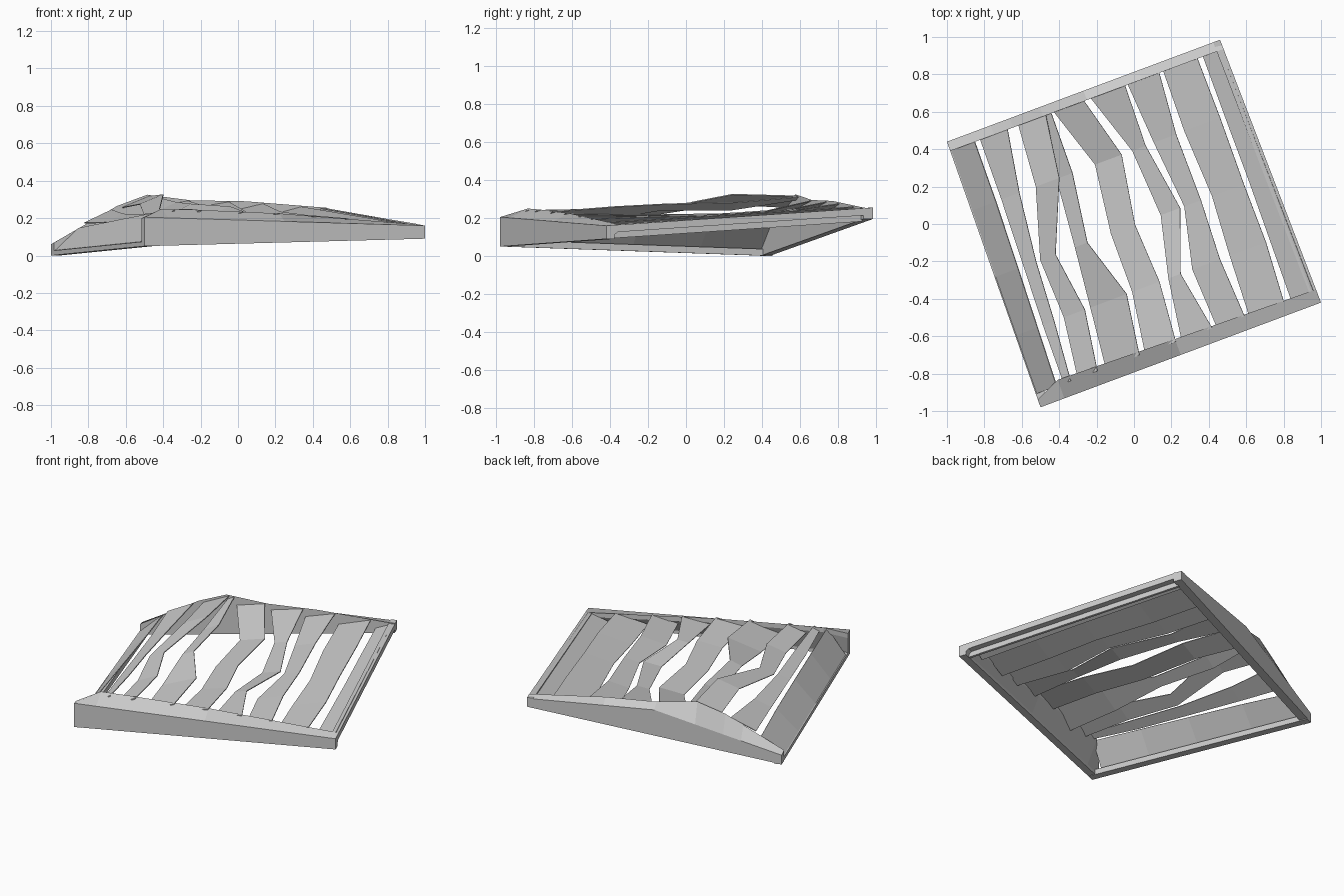
import bpy, bmesh
from mathutils import Vector

if "Cube" in bpy.data.objects:
    bpy.data.objects.remove(bpy.data.objects["Cube"])

# Panel corners in plan: D front left, C front right, A back left, B back right
D, C, A, B = Vector((-.5, -.98)), Vector((1, -.42)), Vector((-1, .44)), Vector((.46, .985))


def lerp(a, b, f):
    return a + (b - a) * f


def curve(points, s):
    for (a, za), (b, zb) in zip(points, points[1:]):
        if s <= b:
            return lerp(za, zb, (s - a) / (b - a))
    return points[-1][1]


# Dented height profiles along the front and back rails
FRONT = [(0, .20), (.085, .25), (.2, .245), (.5, .225), (1, .165)]
BACK = [(0, .07), (.16, .205), (.23, .265), (.34, .325), (.5, .295), (.7, .29), (1, .255)]


def at(s, t, z):
    p = lerp(lerp(D, C, s), lerp(A, B, s), t)
    return (p.x, p.y, z)


def top(s, t):
    return lerp(curve(FRONT, s), curve(BACK, s), t)


def make(name, bm):
    bmesh.ops.recalc_face_normals(bm, faces=bm.faces)
    me = bpy.data.meshes.new(name)
    bm.to_mesh(me)
    bm.free()
    ob = bpy.data.objects.new(name, me)
    bpy.context.collection.objects.link(ob)
    return ob


def loft(name, rings):
    """Closed bar through a run of cross-sections."""
    bm = bmesh.new()
    vs = [[bm.verts.new(p) for p in r] for r in rings]
    n = len(rings[0])
    for a, b in zip(vs, vs[1:]):
        for i in range(n):
            j = (i + 1) % n
            bm.faces.new((a[i], a[j], b[j], b[i]))
    bm.faces.new(vs[0])
    bm.faces.new(vs[-1])
    return make(name, bm)


# Front rail with a crumpled inner ridge
rings = []
for s in (0, .085, .2, .5, 1):
    w = curve([(0, .03), (.085, .07), (.5, .06), (1, .05)], s)
    zb = lerp(.05, .09, s)
    rings.append([at(s, 0, zb), at(s, 0, lerp(.205, .16, s)), at(s, w, top(s, 0)),
                  at(s, w, top(s, 0) - .03), at(s, .03, zb + .02), at(s, .03, zb)])
loft("front_rail", rings)

# Back rail: straight outer edge, inner ridge pushed up near the bent corner
rings = []
for s in (0, .16, .23, .34, .5, .7, 1):
    zb = lerp(0, .195, s)
    outer = curve([(0, .06), (.5, .265), (1, .25)], s)
    rings.append([at(s, 1, zb), at(s, 1, outer), at(s, .965, top(s, 1)), at(s, .965, zb)])
loft("back_rail", rings)

# Sill on the left, lip and recessed strip on the right
loft("left_sill", [[at(0, t, z), at(0, t, z + .025), at(.03, t, z + .035), at(.03, t, z)]
                   for t, z in ((0, .05), (1, .0))])
loft("right_lip", [[at(.975, t, z - .038), at(1, t, z - .038), at(1, t, z), at(.975, t, z)]
                   for t, z in ((0, .16), (1, .255))])
loft("right_inner_strip", [[at(.965, t, z - .07), at(.975, t, z - .07), at(.975, t, z - .03), at(.965, t, z - .03)]
                           for t, z in ((.03, .163), (.97, .252))])

STATIONS = (.965, .74, .49, .27, .05)


def slat(name, left, right, tilt=.05, lift=(0, 0, 0, 0, 0), low=None):
    """Tilted louvre: left and right edge positions at each station."""
    bm = bmesh.new()
    rows = []
    for t, l, r, h in zip(STATIONS, left, right, lift):
        z = top(r, t) + h - .004
        zl = low(t) if low else z - tilt * min(1, (r - l) / .1)
        rows.append([bm.verts.new(at(l, t, zl)), bm.verts.new(at(r, t, z))])
    for a, b in zip(rows, rows[1:]):
        bm.faces.new((a[0], b[0], b[1], a[1]))
    ob = make(name, bm)
    m = ob.modifiers.new("thickness", 'SOLIDIFY')
    m.thickness = .005
    m.offset = 0
    return ob


# Louvre slats, left to right; the first drops to the sill, the middle ones are bent
slat("slat_edge", (.005,) * 5, (.09, .09, .085, .08, .075), low=lambda t: lerp(.075, .025, t))
slat("slat_narrow", (.11, .11, .105, .1, .1), (.21, .175, .15, .14, .125), .07)
slat("slat_crumpled", (.25, .235, .165, .175, .15), (.35, .32, .22, .25, .22), .06, (0, .035, 0, 0, 0))
slat("slat_twisted", (.345, .31, .29, .27, .25), (.37, .368, .335, .40, .37), .07, (0, -.01, 0, .01, 0))
slat("slat_wide", (.38, .45, .42, .42, .39), (.49, .547, .507, .518, .50), .03, (0, -.045, -.04, -.02, 0))
slat("slat_bent", (.515, .585, .60, .55, .52), (.64, .634, .67, .594, .63), .03, (0, -.045, -.04, -.02, 0))
slat("slat_bowed", (.65, .664, .685, .636, .645), (.765, .745, .745, .735, .745), .04, (0, -.025, -.02, -.01, 0))
slat("slat_broad", (.78, .775, .785, .77, .76), (.905, .905, .90, .90, .885), .05)
slat("slat_end", (.925, .922, .92, .915, .91), (.99,) * 5, .06)
